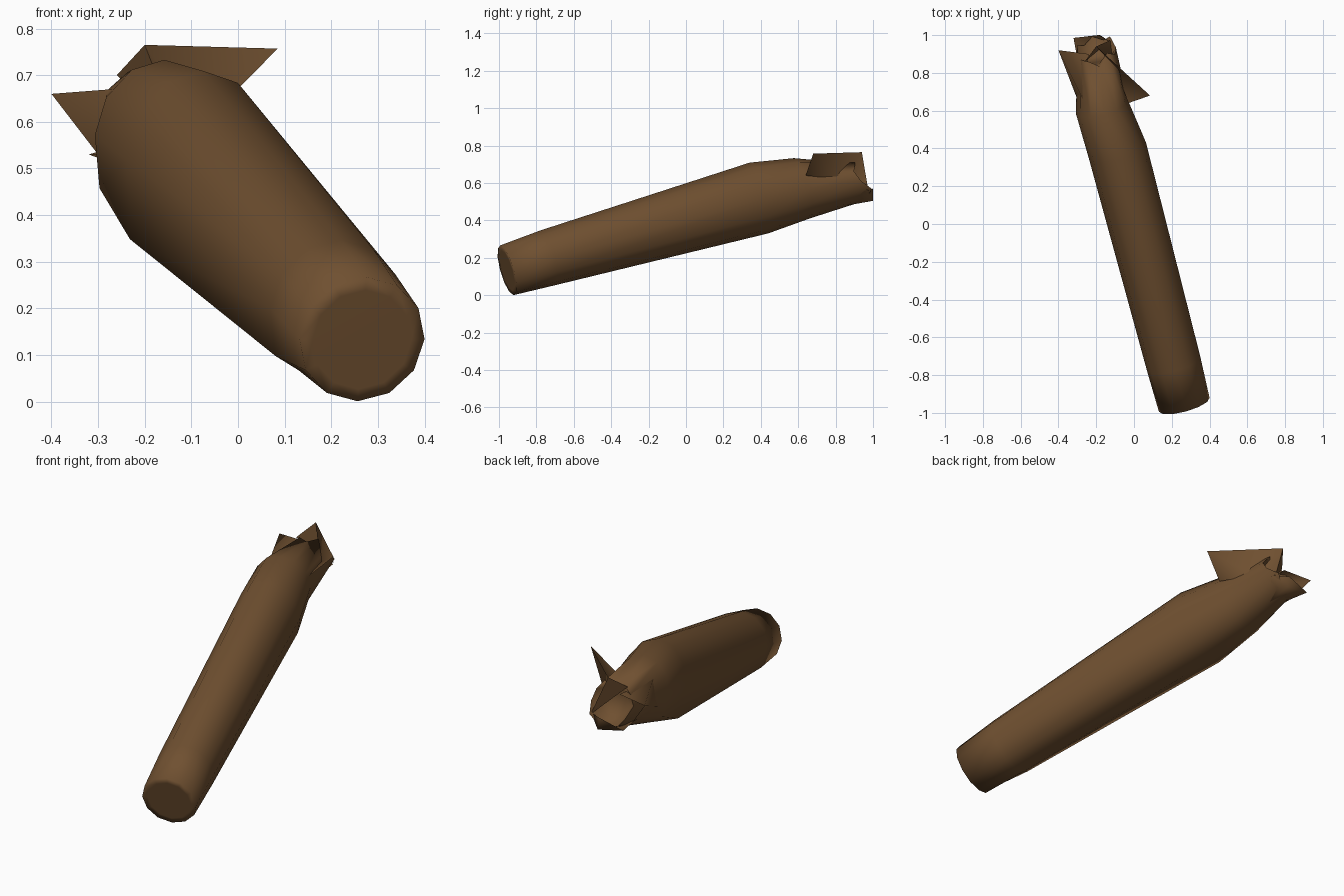
import bpy, bmesh, math
from mathutils import Vector

if "Cube" in bpy.data.objects:
    bpy.data.objects.remove(bpy.data.objects["Cube"])

SIDES = 12
bark = bpy.data.materials.new("bark brown")
bark.diffuse_color = (0.16, 0.08, 0.03, 1)
bark.use_nodes = True
bark.node_tree.nodes["Principled BSDF"].inputs["Base Color"].default_value = bark.diffuse_color

# Axis frame of the leaning log
axis = Vector((-0.257, 0.93, 0.266)).normalized()
side = axis.cross(Vector((0, 0, 1))).normalized()
up = side.cross(axis)


def finish(bm, name, angle):
    bmesh.ops.recalc_face_normals(bm, faces=bm.faces)
    me = bpy.data.meshes.new(name)
    bm.to_mesh(me)
    bm.free()
    me.materials.append(bark)
    ob = bpy.data.objects.new(name, me)
    bpy.context.collection.objects.link(ob)
    bpy.context.view_layer.objects.active = ob
    ob.select_set(True)
    bpy.ops.object.shade_smooth_by_angle(angle=math.radians(angle))
    ob.select_set(False)
    return ob


def ring(bm, c, ru, rv, bulge=0, jag=None):
    """One cross-section; bulge pushes the lower left corner out."""
    out = []
    for i in range(SIDES):
        a = math.tau * i / SIDES
        p = Vector(c) + side * math.cos(a) * ru + up * math.sin(a) * rv
        p -= up * bulge * {7: 1, 8: .2}.get(i, 0)
        if jag:
            p += axis * jag[i]
        out.append(bm.verts.new(p))
    return out


# Log: tapered trunk, narrowing to a jagged hollow break
jag = [-.03, -.05, -.02, -.08, -.04, -.03, -.05, .02, .0, .03, .0, .02]
bm = bmesh.new()
rings = [ring(bm, *r) for r in (
    ((.266, -.957, .133), .11, .11),
    ((.266, -.957, .134), .139, .138),
    ((.21, -.74, .20), .146, .152, .03),
    ((-.088, .39, .52), .157, .196, .08),
    ((-.17, .62, .572), .142, .167, .035),
    ((-.205, .935, .62), .105, .115, 0, jag),
    ((-.19, .87, .605), .07, .08))]
for a, b in zip(rings, rings[1:]):
    for i in range(SIDES):
        j = (i + 1) % SIDES
        bm.faces.new((a[i], a[j], b[j], b[i]))
bm.faces.new(rings[0])
bm.faces.new(rings[-1])
finish(bm, "log", 100)


def splinter(name, pts, tris):
    bm = bmesh.new()
    vs = [bm.verts.new(p) for p in pts]
    for t in tris:
        bm.faces.new([vs[k] for k in t])
    finish(bm, name, 80)


# Splinters peeling off the broken end
splinter("upper_splinter",
         [(.085, .68, .757), (-.2, .94, .765), (-.03, .64, .64),
          (-.10, .83, .62), (-.12, .975, .56), (-.26, .86, .70)],
         [(0, 2, 3), (0, 3, 1), (1, 3, 4), (1, 4, 5)])
splinter("side_splinter",
         [(-.4, .92, .66), (-.27, .66, .67), (-.3, .66, .53),
          (-.30, .88, .53), (-.24, .90, .67)],
         [(0, 1, 2), (0, 2, 3), (0, 4, 1)])
splinter("lower_splinter",
         [(-.32, .985, .53), (-.18, 1.0, .505), (-.29, .82, .53),
          (-.11, .955, .56), (-.18, .86, .48), (-.19, 1.0, .57)],
         [(0, 2, 4), (0, 4, 1), (1, 4, 3), (0, 1, 5), (1, 3, 5)])
